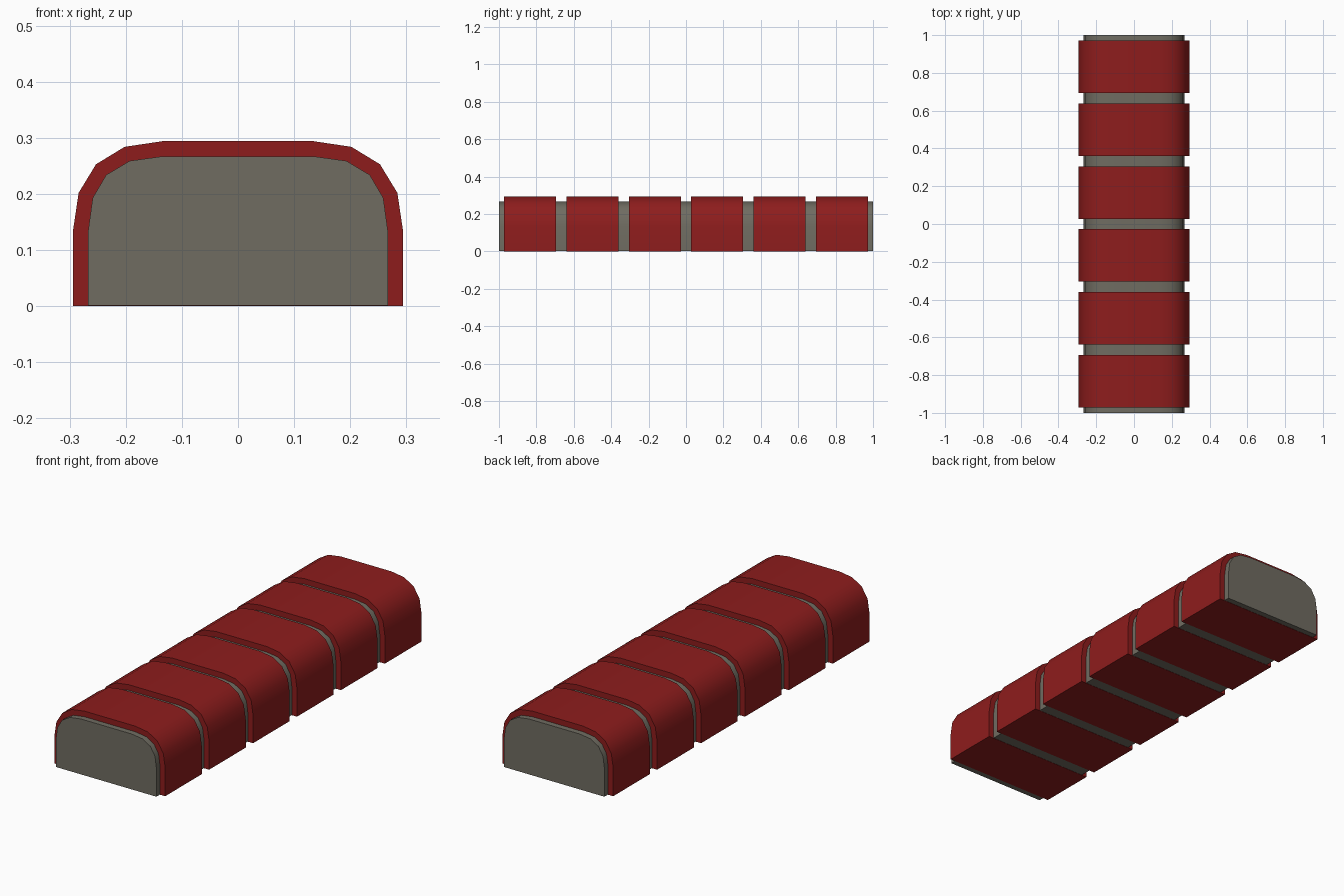
import bpy, bmesh

if "Cube" in bpy.data.objects:
    bpy.data.objects.remove(bpy.data.objects["Cube"])


def material(name, color):
    m = bpy.data.materials.new(name)
    m.diffuse_color = color
    m.use_nodes = True
    m.node_tree.nodes["Principled BSDF"].inputs["Base Color"].default_value = m.diffuse_color
    return m


def extrude_profile(name, half, y0, y1, mat):
    """Mirror a half profile (x, z) about x = 0 and extrude it along y."""
    outline = half + [(-x, z) for x, z in reversed(half)]
    bm = bmesh.new()
    face = bm.faces.new([bm.verts.new((x, y0, z)) for x, z in outline])
    new = bmesh.ops.extrude_face_region(bm, geom=[face])["geom"]
    verts = [g for g in new if isinstance(g, bmesh.types.BMVert)]
    bmesh.ops.translate(bm, verts=verts, vec=(0, y1 - y0, 0))
    # extrusion of a lone face keeps the start cap, so only normals need fixing
    bmesh.ops.recalc_face_normals(bm, faces=bm.faces)
    mesh = bpy.data.meshes.new(name)
    bm.to_mesh(mesh)
    bm.free()
    mesh.materials.append(mat)
    obj = bpy.data.objects.new(name, mesh)
    bpy.context.collection.objects.link(obj)
    bpy.ops.object.select_all(action='DESELECT')
    obj.select_set(True)
    bpy.context.view_layer.objects.active = obj
    bpy.ops.object.shade_smooth_by_angle(angle=0.55)
    return obj


grey = material("warm_grey", (0.16, 0.15, 0.12, 1))
red = material("dark_red", (0.27, 0.012, 0.012, 1))

# Rounded core bar running the full length
core_half = [(0.267, 0.001), (0.267, 0.135), (0.259, 0.193),
             (0.235, 0.234), (0.193, 0.259), (0.135, 0.267)]
extrude_profile("core_bar", core_half, -1.0, 1.0, grey)

# Six red padded sections, evenly spaced over the core
pad_half = [(0.294, 0), (0.294, 0.135), (0.284, 0.202),
            (0.253, 0.253), (0.202, 0.284), (0.135, 0.294)]
for i in range(6):
    c = (i - 2.5) / 3
    extrude_profile(f"pad_{i + 1}", pad_half, c - 0.139, c + 0.139, red)
